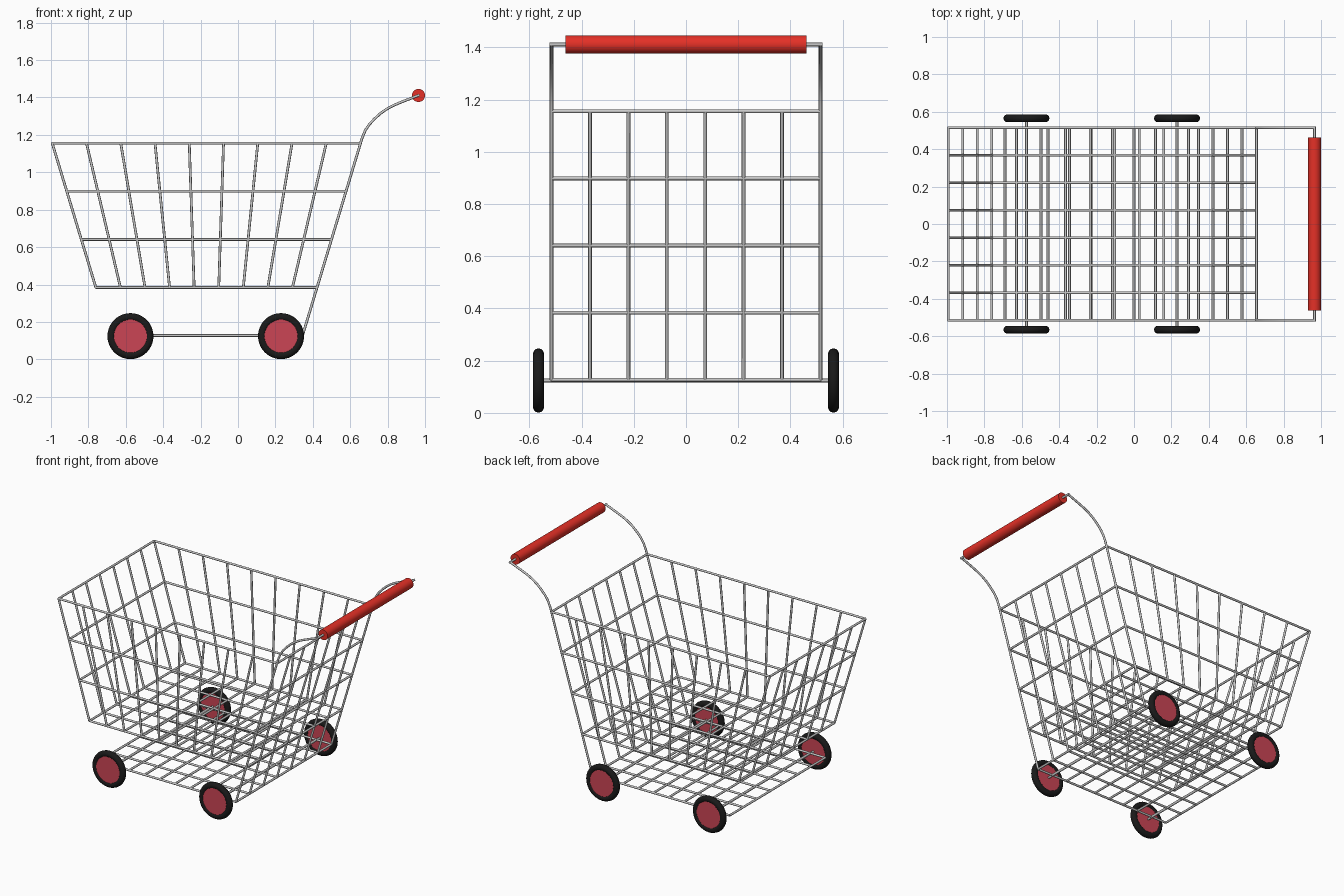
import bpy, math

if "Cube" in bpy.data.objects:
    bpy.data.objects.remove(bpy.data.objects["Cube"])

R = 0.0072          # wire radius
W = 0.515           # half width of the cart
ROWS = [1.155, 0.898, 0.641, 0.384, 0.127]


def material(name, rgb):
    m = bpy.data.materials.new(name)
    m.diffuse_color = (*rgb, 1)
    m.use_nodes = True
    m.node_tree.nodes["Principled BSDF"].inputs["Base Color"].default_value = m.diffuse_color
    return m


RED = material("handle_red", (0.78, 0.03, 0.02))
HUB = material("hub_red", (0.60, 0.06, 0.09))
BLACK = material("rubber_black", (0.01, 0.01, 0.01))


def wires(name, paths):
    """One mesh of round wires, each following a list of points."""
    cu = bpy.data.curves.new(name, 'CURVE')
    cu.dimensions = '3D'
    cu.bevel_depth = R
    cu.bevel_resolution = 2
    cu.use_fill_caps = True
    for pts in paths:
        sp = cu.splines.new('POLY')
        sp.points.add(len(pts) - 1)
        for p, co in zip(sp.points, pts):
            p.co = (*co, 1)
            sp_smooth = True
        sp.use_smooth = sp_smooth
    ob = bpy.data.objects.new(name, cu)
    bpy.context.collection.objects.link(ob)
    bpy.ops.object.select_all(action='DESELECT')
    ob.select_set(True)
    bpy.context.view_layer.objects.active = ob
    bpy.ops.object.convert(target='MESH')
    return ob


def lerp(a, b, n):
    return [a + (b - a) * i / n for i in range(n + 1)]


def front_x(z):     # slanted front panel
    return -0.76 + (z - 0.384) / 0.771 * -0.233


def back_x(z):      # slanted back panel
    return 0.345 + (z - 0.127) / 1.028 * 0.31


YS = lerp(-W, W, 7)
TOP, FLOOR, RACK = ROWS[0], ROWS[3], ROWS[4]
top_xs = lerp(front_x(TOP), back_x(TOP), 9)
floor_xs = lerp(front_x(FLOOR), back_x(FLOOR), 9)
rack_xs = lerp(-0.69, back_x(RACK), 9)

# basket panels
wires("front_panel",
      [[(front_x(z), -W, z), (front_x(z), W, z)] for z in ROWS[:4]] +
      [[(front_x(TOP), y, TOP), (front_x(FLOOR), y, FLOOR)] for y in YS])
wires("back_panel",
      [[(back_x(z), -W, z), (back_x(z), W, z)] for z in ROWS] +
      [[(back_x(TOP), y, TOP), (back_x(RACK), y, RACK)] for y in YS])
for side, y in (("near", -W), ("far", W)):
    wires(side + "_side_panel",
          [[(front_x(z), y, z), (back_x(z), y, z)] for z in ROWS[:4]] +
          [[(a, y, TOP), (b, y, FLOOR)] for a, b in zip(top_xs[1:-1], floor_xs[1:-1])])


# basket floor and lower rack
def grid(name, xs, z):
    wires(name, [[(x, -W, z), (x, W, z)] for x in xs[:-1]] +
          [[(xs[0], y, z), (xs[-1], y, z)] for y in YS])


grid("basket_floor", floor_xs, FLOOR)
grid("lower_rack", rack_xs, RACK)

# handle frame: curved arms joined by a crossbar
ARM = [(0.655, 1.155), (0.663, 1.182), (0.681, 1.225), (0.703, 1.257), (0.73, 1.286),
       (0.762, 1.315), (0.795, 1.338), (0.83, 1.357), (0.865, 1.372), (0.965, 1.411)]
wires("handle_frame",
      [[(x, s * W, z) for x, z in ARM] for s in (-1, 1)] +
      [[(0.965, -W - R, 1.411), (0.965, W + R, 1.411)]])


def cylinder(name, r, depth, loc, mat):
    bpy.ops.mesh.primitive_cylinder_add(vertices=32, radius=r, depth=depth, location=loc,
                                        rotation=(math.pi / 2, 0, 0))
    ob = bpy.context.object
    ob.name = name
    ob.data.materials.append(mat)
    bpy.ops.object.shade_smooth_by_angle()


cylinder("handle_grip", 0.035, 0.924, (0.965, 0, 1.411), RED)

# wheels and axles
for end, x in (("front", rack_xs[1]), ("back", rack_xs[8])):
    wires(end + "_axle", [[(x, -0.565, RACK - 0.003), (x, 0.565, RACK - 0.003)]])
    for side, y in (("near", -0.565), ("far", 0.565)):
        loc = (x, y, 0.124)
        bpy.ops.mesh.primitive_torus_add(major_segments=40, minor_segments=14, major_radius=0.102,
                                         minor_radius=0.021, location=loc,
                                         rotation=(math.pi / 2, 0, 0))
        tyre = bpy.context.object
        tyre.name = f"{end}_{side}_tyre"
        tyre.data.materials.append(BLACK)
        bpy.ops.object.shade_smooth()
        cylinder(f"{end}_{side}_hub", 0.092, 0.032, loc, HUB)
